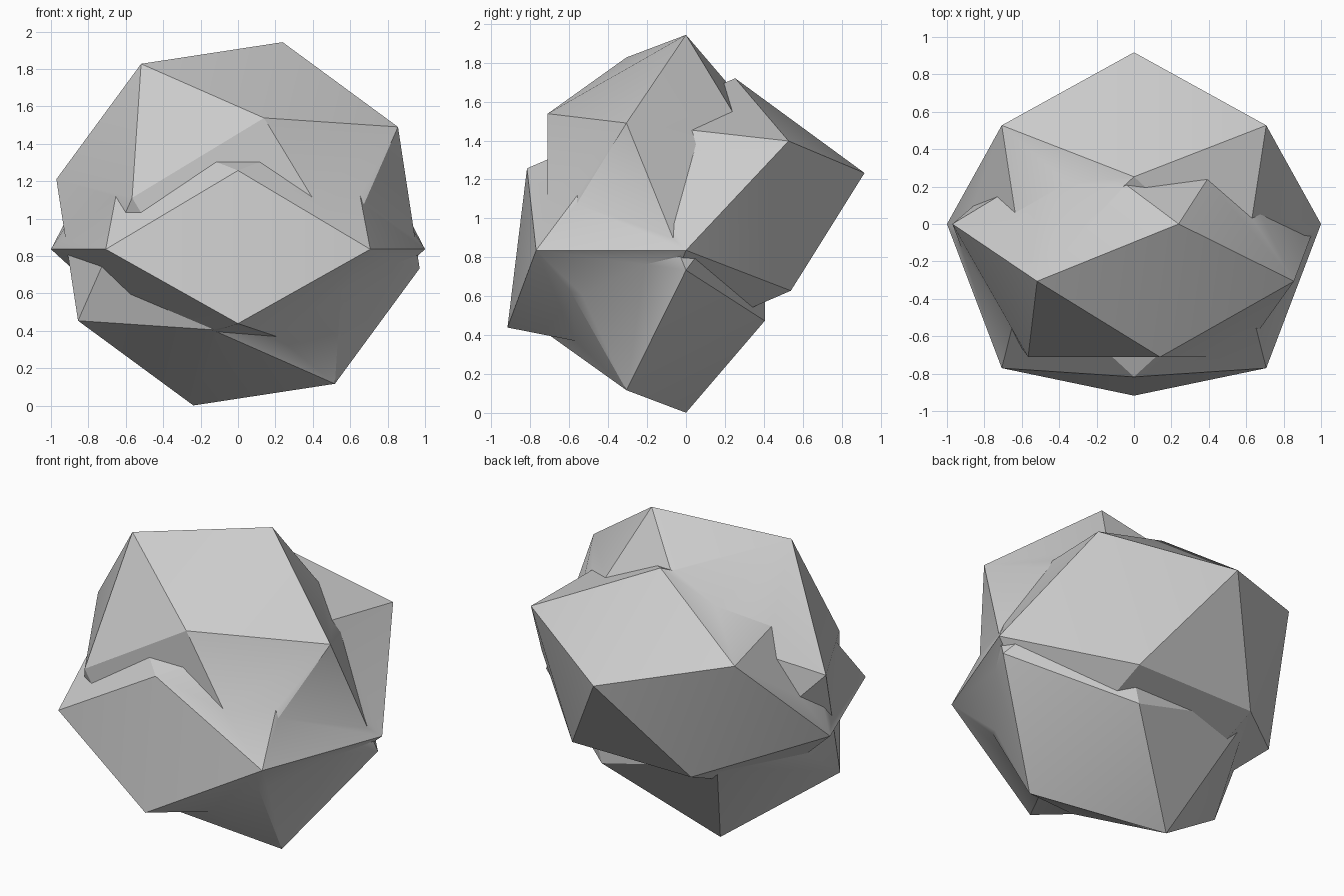
import bpy, bmesh
from math import radians, sin, cos, pi
from mathutils import Matrix, Vector

cube = bpy.data.objects.get("Cube")
if cube:
    bpy.data.objects.remove(cube)

# One plain grey for the whole body
grey = bpy.data.materials.new("plain_grey")
grey.use_nodes = True
colour = (0.6, 0.6, 0.6, 1)
grey.diffuse_color = colour
grey.node_tree.nodes["Principled BSDF"].inputs["Base Color"].default_value = colour

# Rings of a snub square antiprism: radius, height, turn in eighths
RINGS = [(0.583, 0.711, 0), (1, 0.306, 1), (1, 0, 0), (0.583, -0.405, 1)]


def snub_antiprism(name, height, rotation):
    bm = bmesh.new()
    for radius, z, turn in RINGS:
        for i in range(4):
            a = pi / 4 * (2 * i + turn)
            bm.verts.new((radius * cos(a), radius * sin(a), z))
    bmesh.ops.convex_hull(bm, input=bm.verts[:])
    bmesh.ops.dissolve_limit(bm, angle_limit=radians(1),
                             verts=bm.verts[:], edges=bm.edges[:])
    bm.transform(Matrix.Translation(Vector((0, 0, height))) @ rotation)
    bmesh.ops.recalc_face_normals(bm, faces=bm.faces[:])
    mesh = bpy.data.meshes.new(name)
    bm.to_mesh(mesh)
    bm.free()
    mesh.materials.append(grey)
    obj = bpy.data.objects.new(name, mesh)
    bpy.context.collection.objects.link(obj)
    return obj


# Upright solid facing the front, and a tilted one passing through it
body = snub_antiprism("faceted_body", 0.972,
                      Matrix.Rotation(radians(90), 4, 'X') @ Matrix.Rotation(radians(76.2), 4, 'Z'))
tilted = snub_antiprism("tilted_solid", 0.836, Matrix.Rotation(radians(23.4), 4, 'X'))

# Merge both into one skin
union = body.modifiers.new("union", 'BOOLEAN')
union.operation = 'UNION'
union.solver = 'EXACT'
union.object = tilted
bpy.ops.object.select_all(action='DESELECT')
bpy.context.view_layer.objects.active = body
body.select_set(True)
bpy.ops.object.modifier_apply(modifier=union.name)
bpy.data.objects.remove(tilted)

# Soften shallow folds, keep steep edges crisp
bpy.ops.object.shade_smooth_by_angle(angle=radians(30))
